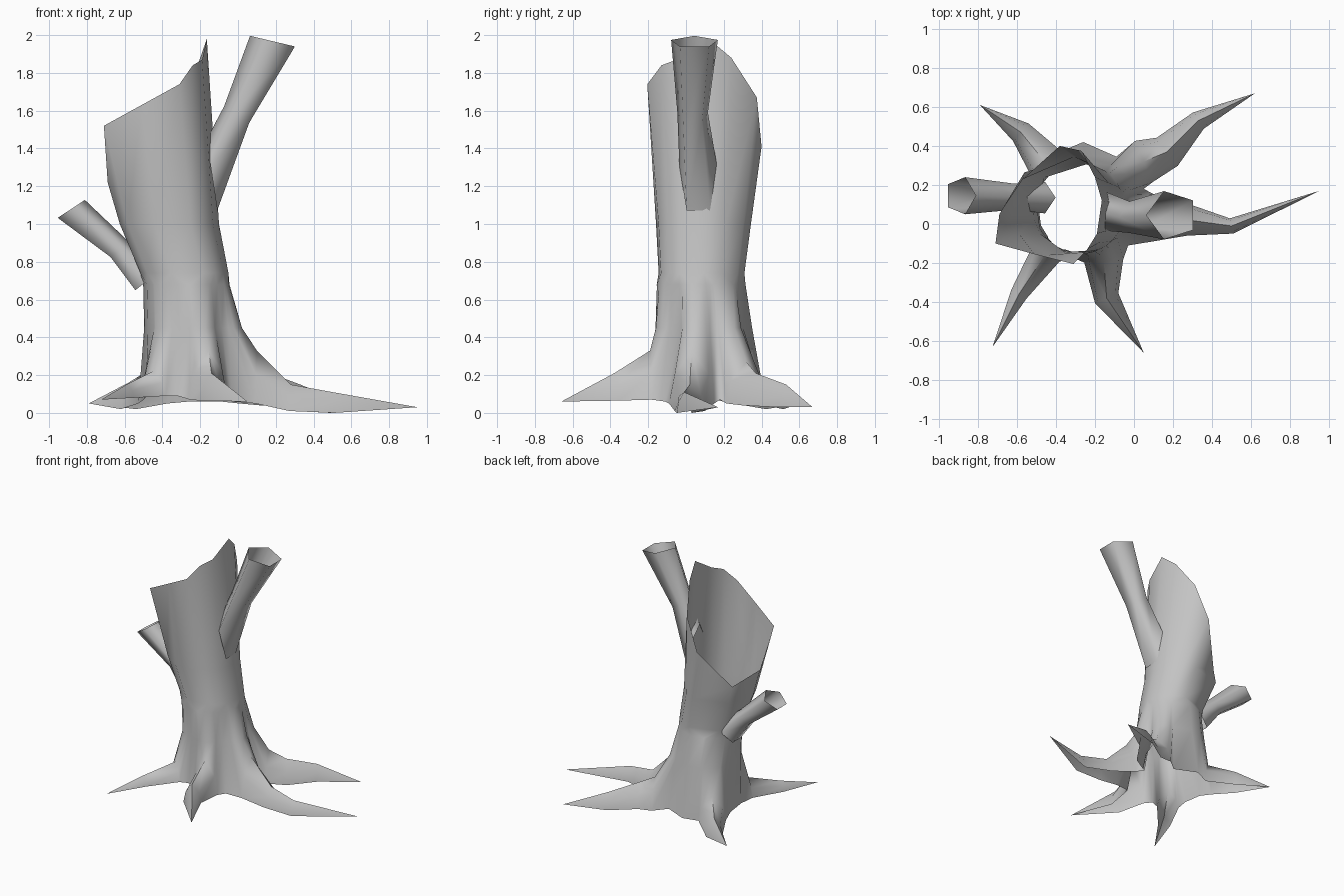
import bpy, bmesh, math
from mathutils import Vector

if "Cube" in bpy.data.objects:
    bpy.data.objects.remove(bpy.data.objects["Cube"], do_unlink=True)

bark = bpy.data.materials.new("pale_grey_bark")
bark.use_nodes = True
bark.diffuse_color = (0.55, 0.55, 0.55, 1)
bark.node_tree.nodes["Principled BSDF"].inputs["Base Color"].default_value = bark.diffuse_color
bark.node_tree.nodes["Principled BSDF"].inputs["Roughness"].default_value = 0.9


def finish(bm, name):
    """Turn the bmesh into a smooth-shaded bark object."""
    bmesh.ops.recalc_face_normals(bm, faces=bm.faces)
    mesh = bpy.data.meshes.new(name)
    bm.to_mesh(mesh)
    bm.free()
    mesh.materials.append(bark)
    obj = bpy.data.objects.new(name, mesh)
    bpy.context.collection.objects.link(obj)
    bpy.ops.object.select_all(action="DESELECT")
    obj.select_set(True)
    bpy.context.view_layer.objects.active = obj
    bpy.ops.object.shade_smooth_by_angle(angle=math.radians(80))


def add_row(bm, points):
    return [bm.verts.new(p) for p in points]


def skin(bm, rows, closed=True):
    """Fill quads between successive rows of vertices."""
    n = len(rows[0])
    for low, high in zip(rows, rows[1:]):
        for i in range(n if closed else n - 1):
            j = (i + 1) % n
            bm.faces.new((low[i], low[j], high[j], high[i]))


def ring_edges(bm, row):
    return [bm.edges.get((a, b)) for a, b in zip(row, row[1:] + row[:1])]


def oval(angles, cx, cy, rx, ry, z):
    return [(cx + rx * math.cos(a), cy + ry * math.sin(a), z) for a in angles]


def branch(name, stations, sides=5):
    """Open tube with a ridge on top; station: centre, normal, radius, y radius."""
    bm = bmesh.new()
    rows = []
    for centre, normal, r, ry in stations:
        side = Vector((0, 1, 0))
        up = side.cross(Vector(normal).normalized())
        if up.z < 0:
            side, up = -side, -up
        turns = [math.tau * i / sides for i in range(sides)]
        rows.append(add_row(bm, [Vector(centre) + up * r * math.cos(t)
                                 + side * ry * math.sin(t) for t in turns]))
    skin(bm, rows)
    finish(bm, name)


def root_arches(stations, tip):
    """Open-bottomed arch sections; station: x, y, top z, bottom z, half width."""
    path = [Vector(s[:2]) for s in stations] + [Vector(tip[:2])]
    arches = []
    for i, (x, y, top, low, w) in enumerate(stations):
        along = (path[i + 1] - path[max(i - 1, 0)]).normalized()
        arches.append([(x + along.y * w * s, y - along.x * w * s, low + (top - low) * h)
                       for s, h in ((1, 0), (.75, .55), (0, 1), (-.75, .55), (-1, 0))])
    return arches


# Roots counter-clockwise from the left: stations, tip, ridge swell, and the
# bottom edge of the trunk between this root and the next
roots = [
    ([(.10, .03, .33, .05, .12), (.28, .02, .15, .01, .08), (.50, -.01, .11, 0, .04)],
     (.95, .17, .03), 1.2, [(.05, .18, .07)]),
    ([(.05, .32, .27, .05, .115), (.17, .37, .21, .04, .09), (.33, .53, .15, .03, .05)],
     (.62, .67, .03), 1.12, [(-.09, .345, .06), (-.26, .42, .06)]),
    ([(-.45, .31, .24, .05, .10), (-.58, .47, .16, .02, .06)],
     (-.79, .61, .05), 1.04, [(-.50, .15, .07), (-.49, .0, .08)]),
    ([(-.45, -.15, .22, .09, .08), (-.59, -.36, .15, .08, .045)],
     (-.725, -.63, .07), 1.04, [(-.32, -.17, .09)]),
    ([(-.155, -.19, .33, .07, .10), (-.14, -.38, .21, .065, .065)],
     (.05, -.66, .06), 1.1, [(-.03, -.11, .06)]),
]

# Trunk foot: arches and gaps joined into one ring, with roots running outwards
bm = bmesh.new()
foot, swell = [], []
for stations, tip, ridge, gap in roots:
    rows = [add_row(bm, arch) for arch in root_arches(stations, tip)]
    skin(bm, rows, closed=False)
    end = bm.verts.new(tip)
    for a, b in zip(rows[-1], rows[-1][1:]):
        bm.faces.new((a, b, end))
    foot += rows[0] + add_row(bm, gap)
    shoulder = (1 + ridge) / 2
    swell += [1, shoulder, ridge, shoulder, 1] + [1] * len(gap)

foot_angles = [math.atan2(v.co.y - .11, v.co.x + .26) for v in foot]
centre = Vector((-.26, .10, .45))
collar = [centre + (Vector(p) - centre) * s
          for p, s in zip(oval(foot_angles, -.26, .10, .24, .25, .45), swell)]
waist = oval(foot_angles, -.275, .08, .23, .235, .68)
lower = [foot, add_row(bm, collar), add_row(bm, waist)]
skin(bm, lower)

# Hollow upper trunk with a broken rim
rim = [(-.71, -.10, 1.52), (-.51, -.155, 1.63), (-.31, -.205, 1.74), (-.24, -.13, 1.84),
       (-.19, -.05, 1.87), (-.165, .12, 1.98), (-.20, .24, 1.88), (-.27, .375, 1.67),
       (-.38, .40, 1.41), (-.57, .23, 1.12), (-.69, .05, 1.22)]
angles = [math.atan2((y - .1) / .3, (x + .44) / .27) for x, y, z in rim]
upper = [add_row(bm, oval(angles, -.285, .08, .235, .235, .74)),
         add_row(bm, oval(angles, -.365, .09, .265, .26, 1.0)), add_row(bm, rim)]
skin(bm, upper)
bmesh.ops.bridge_loops(bm, edges=ring_edges(bm, lower[-1]) + ring_edges(bm, upper[0]))
finish(bm, "trunk_and_roots")

# Broken branches
branch("tall_branch", [((-.135, .065, 1.24), (1, 0, .15), .21, .105),
                       ((0, .035, 1.575), (.55, 0, .84), .088, .085),
                       ((.195, .045, 1.965), (.23, 0, .97), .135, .13)])
branch("short_branch", [((-.48, .135, .70), (-.62, 0, .78), .10, .085),
                        ((-.63, .14, .86), (-.62, 0, .78), .07, .07),
                        ((-.89, .145, 1.075), (-.55, 0, .83), .095, .10)])
